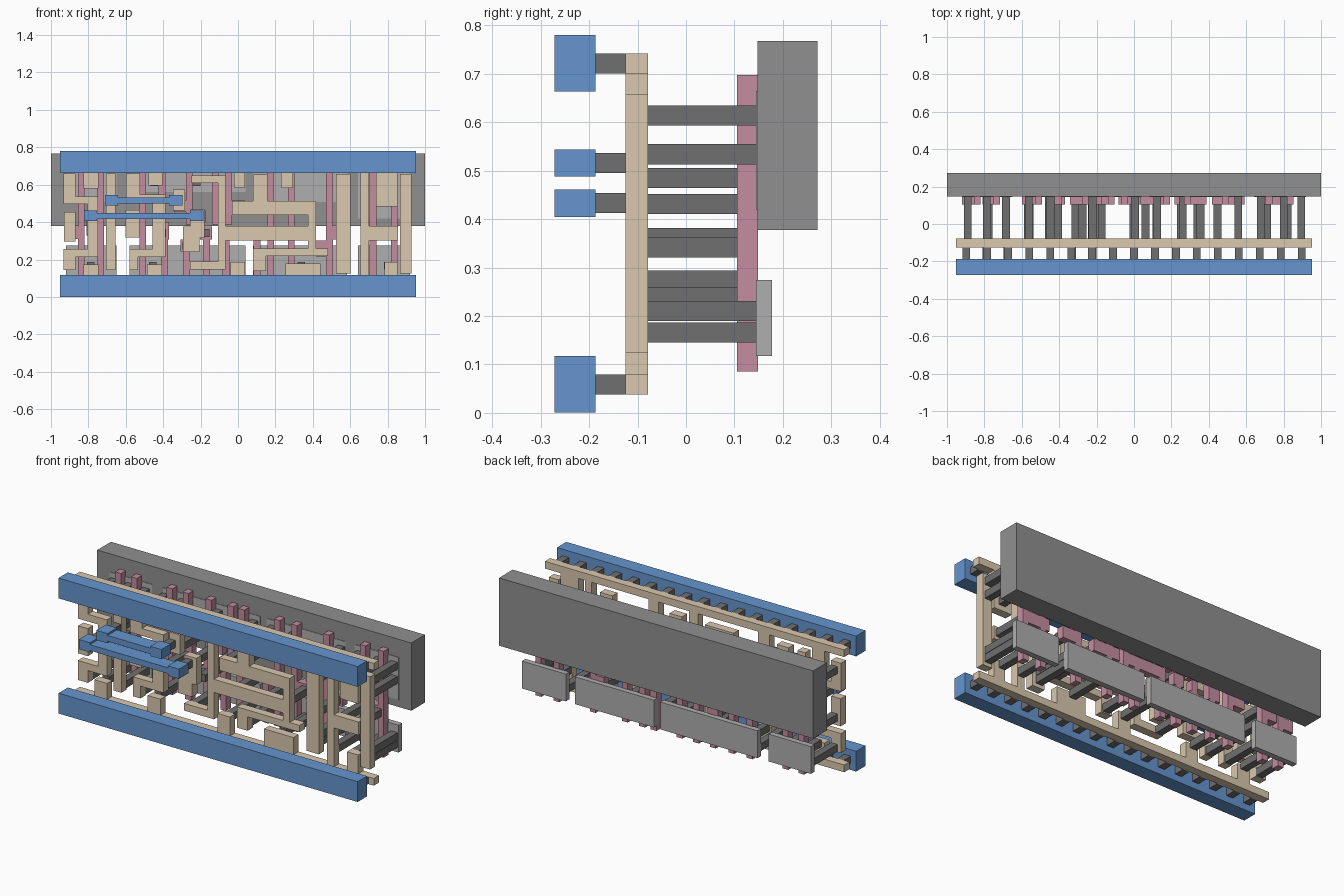
import bpy

U = 0.2436            # model units per layout unit
W = 7.82              # cell width in layout units


def material(name, rgb):
    m = bpy.data.materials.new(name)
    m.diffuse_color = (*rgb, 1)
    return m


BLUE = material("blue", (0.13, 0.30, 0.62))
TAN = material("tan", (0.70, 0.58, 0.42))
PINK = material("pink", (0.55, 0.27, 0.35))
DARK = material("dark_grey", (0.16, 0.16, 0.16))
MID = material("mid_grey", (0.28, 0.28, 0.28))
LIGHT = material("light_grey", (0.43, 0.43, 0.43))


def layer(name, rects, y0, y1, mat):
    """Union of rectangles (x0, z0, x1, z1) extruded from y0 to y1."""
    xs = sorted({round(v, 4) for r in rects for v in (r[0], r[2])})
    zs = sorted({round(v, 4) for r in rects for v in (r[1], r[3])})
    cells = set()
    for i in range(len(xs) - 1):
        for j in range(len(zs) - 1):
            cx, cz = (xs[i] + xs[i + 1]) / 2, (zs[j] + zs[j + 1]) / 2
            if any(r[0] < cx < r[2] and r[1] < cz < r[3] for r in rects):
                cells.add((i, j))
    verts, index, faces = [], {}, []

    def v(i, j, k):
        if (i, j, k) not in index:
            index[i, j, k] = len(verts)
            verts.append(((xs[i] - W / 2) * U, (y0, y1)[k], zs[j] * U + 0.059))
        return index[i, j, k]

    for i, j in cells:
        ring = [(i, j), (i + 1, j), (i + 1, j + 1), (i, j + 1)]
        near = [(i, j - 1), (i + 1, j), (i, j + 1), (i - 1, j)]
        faces.append([v(*p, 0) for p in ring])
        faces.append([v(*p, 1) for p in reversed(ring)])
        for n in range(4):
            if near[n] not in cells:
                a, b = ring[n], ring[(n + 1) % 4]
                faces.append([v(*b, 0), v(*a, 0), v(*a, 1), v(*b, 1)])
    me = bpy.data.meshes.new(name)
    me.from_pydata(verts, [], faces)
    me.materials.append(mat)
    ob = bpy.data.objects.new(name, me)
    bpy.context.collection.objects.link(ob)
    return ob


def squares(points, s=0.17):
    return [(x - s / 2, z - s / 2, x + s / 2, z + s / 2) for x, z in points]


# front metal: two power rails and two short straps with wide ends
layer("bottom_power_rail", [(0, -.24, W, .24)], -.272, -.187, BLUE)
layer("top_power_rail", [(0, 2.48, W, 2.96)], -.272, -.187, BLUE)
layer("upper_strap", [(.99, 1.76, 1.28, 1.99), (1.28, 1.805, 2.4, 1.945),
                      (2.4, 1.76, 2.69, 1.99)], -.272, -.187, BLUE)
layer("lower_strap", [(.53, 1.42, .82, 1.65), (.82, 1.465, 2.86, 1.605),
                      (2.86, 1.42, 3.15, 1.65)], -.272, -.187, BLUE)

# short plugs between front metal and local wiring
plugs = [(.23 + .46 * i, z) for i in range(17) for z in (0, 2.72)]
plugs += [(1.13, 1.875), (2.55, 1.875), (.675, 1.535), (3.0, 1.535)]
layer("short_plugs", squares(plugs), -.187, -.125, DARK)

# local wiring: rails with stubs, then the signal nets
rails = [(0, -.085, W, .085), (0, 2.635, W, 2.805)]
low_stubs = [(.515, .465, .845), (1.91, .465, 2.24), (3.74, .53, 4.06),
             (4.95, .49, 5.72), (6.6, .6, 6.78), (7.12, .53, 7.41)]
high_stubs = [(.515, 2.135, .845), (1.95, 2.2, 2.25), (3.82, 2.16, 4.06),
              (4.85, 2.15, 5.12), (6.6, 1.8, 6.78), (6.94, 1.74, 7.41)]
rails += [(a, .085, b, z) for a, z, b in low_stubs]
rails += [(a, z, b, 2.635) for a, z, b in high_stubs]
layer("wiring_rails", rails, -.125, -.078, TAN)

layer("wiring_left", [
    (.085, .345, .345, .635), (.085, .635, .84, .805), (.61, .805, .84, 1.795),
    (.085, 1.795, .84, 1.965), (.085, 1.965, .345, 2.465),
    (.09, .975, .345, 1.625),
    (1.015, .345, 1.22, 2.465),
    (1.44, 1.065, 1.75, 1.665),
    (1.53, .345, 1.72, .635), (1.53, .635, 2.32, .805), (2.03, .805, 2.32, 1.835),
    (1.45, 1.835, 2.32, 2.005), (1.45, 2.005, 1.76, 2.465)], -.125, -.078, TAN)
layer("wiring_middle", [
    (2.48, 1.65, 2.75, 2.12), (2.7, .74, 3.07, 1.3), (2.86, 1.05, 3.18, 1.68),
    (2.89, 2.255, 3.64, 2.425), (3.47, .535, 3.64, 2.255), (2.86, .365, 3.64, .535),
    (3.64, 1.0, 5.47, 1.31),
    (3.78, 1.56, 5.62, 1.86), (4.24, 1.86, 4.56, 2.45), (5.45, .82, 5.62, 1.56),
    (4.24, .66, 5.88, .82), (4.24, .33, 4.52, .66)], -.125, -.078, TAN)
layer("wiring_right", [
    (6.06, .27, 6.38, 2.46), (6.6, .27, 6.78, 2.46),
    (6.78, 1.0, 7.42, 1.31), (7.47, .27, 7.72, 2.46)], -.125, -.078, TAN)

# long plugs reaching the light grey strips
deep = [(x, .44) for x in (.26, .68, 1.1, 1.62, 2.04, 2.98, 3.91, 4.4, 5.3,
                           6.2, 6.69, 7.2, 7.58)]
deep += [(x, 2.28) for x in (.26, .68, 1.1, 1.6, 2.08, 3.0, 3.93, 4.42, 4.98,
                             6.2, 6.69, 7.2, 7.58)]
deep += [(x, 1.95) for x in (1.1, 4.42, 6.2, 7.2, 7.58)]
deep += [(x, .62) for x in (6.2, 7.58)]
layer("long_plugs", squares(deep), -.078, .147, DARK)

# plugs ending on the pink gates
gate_plugs = [(.26, 1.16), (.72, 1.24), (.72, 1.53), (1.58, 1.24), (2.25, 1.16),
              (2.62, 1.75), (2.78, .88), (3.02, 1.53), (3.2, 1.16), (3.9, 1.75),
              (4.16, 1.16), (4.94, 1.16), (5.37, 1.16), (5.74, .74),
              (6.2, 1.16), (6.83, 1.16), (7.28, 1.16)]
layer("gate_plugs", squares(gate_plugs), -.078, .107, DARK)

# pink gates: full-height fingers, half-height fingers, pads
g = 0.075
full = (.47, .89, 1.82, 5.08, 5.92, 6.87, 7.34, 4.63)
gates = [(x - g, .107, x + g, 2.62) for x in full]
gates += [(x - g, 1.35, x + g, 2.62) for x in (2.24, 2.84, 3.41, 3.7)]
gates += [(x - g, .107, x + g, 1.3) for x in (2.3, 2.78, 3.22, 3.65, 4.33)]
pads = [(.13, 1.03, .47, 1.3), (.58, 1.11, .89, 1.65), (1.45, 1.1, 1.82, 1.37),
        (2.1, 1.02, 2.4, 1.4), (2.5, 1.62, 2.91, 1.88), (2.65, .75, 2.92, 1.02),
        (2.84, 1.4, 3.2, 1.66), (3.08, 1.02, 3.34, 1.3), (3.7, 1.62, 4.06, 1.88),
        (3.65, 1.03, 4.63, 1.3), (4.8, 1.02, 5.5, 1.3), (5.62, .65, 5.92, 1.0),
        (5.92, 1.02, 6.34, 1.3), (6.7, 1.02, 7.41, 1.3)]
layer("gates", gates + pads, .105, .149, PINK)

# light grey strips behind the gates, then the thick backing block
spans = [(.135, 1.24), (1.53, 4.07), (4.24, 6.3), (6.54, 7.69)]
layer("lower_strips", [(a, .24, b, .885) for a, b in spans], .145, .178, LIGHT)
upper = [(a, z, b, 2.485) for (a, b), z in zip(spans, (1.84, 2.06, 1.84, 1.48))]
layer("upper_strips", upper + [(4.24, 1.74, 5.3, 2.485)], .145, .178, LIGHT)
e = W / 2 - 1 / U
layer("backing_block", [(e, 1.31, W - e, 2.91)], .148, .272, MID)
